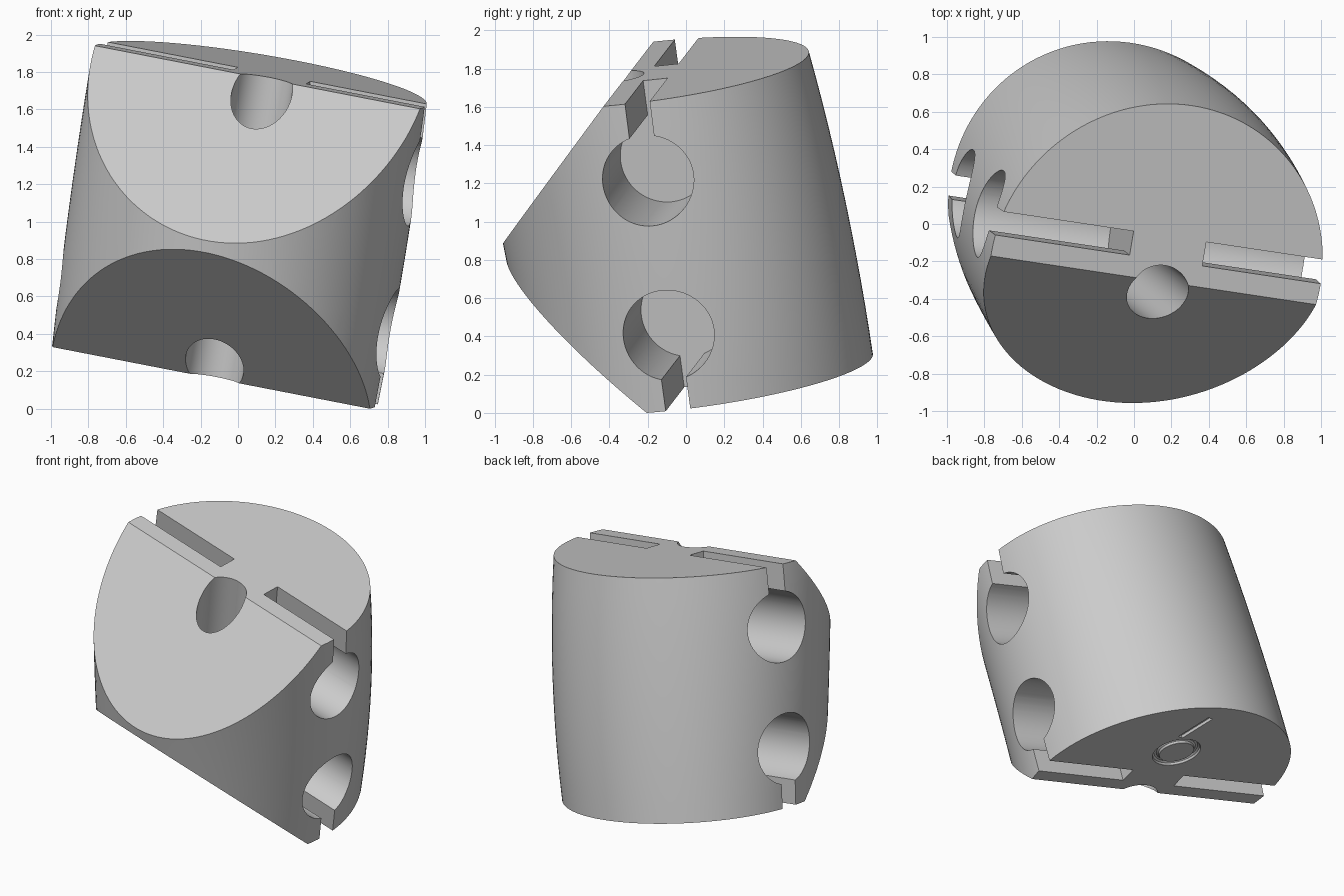
import bpy
import bmesh
import math
from mathutils import Matrix, Vector

if "Cube" in bpy.data.objects:
    bpy.data.objects.remove(bpy.data.objects["Cube"])

BOTTOM, TOP = 0.156, 1.797      # end planes along the block's own axis
MID_X, SLOT_Y = -0.142, 0.085   # centre of the holes, middle of the slots


def make_object(name, bm):
    bmesh.ops.recalc_face_normals(bm, faces=bm.faces)
    mesh = bpy.data.meshes.new(name)
    bm.to_mesh(mesh)
    bm.free()
    obj = bpy.data.objects.new(name, mesh)
    bpy.context.scene.collection.objects.link(obj)
    return obj


def cylinder(name, radius, length, matrix, sides=64):
    bm = bmesh.new()
    bmesh.ops.create_cone(bm, cap_ends=True, segments=sides, radius1=radius,
                          radius2=radius, depth=length, matrix=matrix)
    return make_object(name, bm)


def box(name, centre, size, turn=0.0):
    bm = bmesh.new()
    bmesh.ops.create_cube(bm, size=1, matrix=Matrix.Translation(centre)
                          @ Matrix.Rotation(turn, 4, 'Z')
                          @ Matrix.Diagonal(Vector(size).to_4d()))
    return make_object(name, bm)


def cut(target, cutter):
    cutter.hide_render = True
    mod = target.modifiers.new("cut", 'BOOLEAN')
    mod.operation, mod.solver, mod.object = 'DIFFERENCE', 'EXACT', cutter
    graph = bpy.context.evaluated_depsgraph_get()
    mesh = bpy.data.meshes.new_from_object(target.evaluated_get(graph))
    target.modifiers.clear()
    target.data = mesh
    bpy.data.objects.remove(cutter)


# Leaning, slightly barrelled and uneven round body, lofted from rings
bm = bmesh.new()
rings, sides, steps = [], 128, 12
for i in range(steps + 1):
    t = i / steps
    bulge = 4 * t * (1 - t)
    radius = 0.89 + 0.007 * t + 0.012 * bulge
    skew = -0.02 + 0.042 * t * (2 - t)
    centre_x = -0.168 - 0.02 * t
    centre_y = 0.086 - 0.12 * t + 0.018 * bulge
    z = BOTTOM + (TOP - BOTTOM) * t
    ring = []
    for k in range(sides):
        a = 2 * math.pi * k / sides
        r = radius + skew * math.sin(2 * a)
        ring.append(bm.verts.new((centre_x + r * math.cos(a), centre_y + r * math.sin(a), z)))
    rings.append(ring)
for a, b in zip(rings, rings[1:]):
    for k in range(sides):
        j = (k + 1) % sides
        bm.faces.new((a[k], a[j], b[j], b[k]))
bm.faces.new(rings[0][::-1])
bm.faces.new(rings[-1])

# Two sloping flats on the front, meeting the end planes
for point, normal in (((0, -0.095, TOP), (0, -0.812, 0.765)),
                      ((0, -0.083, BOTTOM), (0, -0.764, -0.777))):
    geom = bm.verts[:] + bm.edges[:] + bm.faces[:]
    bmesh.ops.bisect_plane(bm, geom=geom, plane_co=point, plane_no=normal,
                           clear_outer=True, dist=1e-5)
    edges = [e for e in bm.edges if e.is_boundary]
    bmesh.ops.holes_fill(bm, edges=edges, sides=0)
block = make_object("slotted_block", bm)

# Cord hole through both sloping flats
cut(block, cylinder("cord_hole", 0.16, 3, Matrix.Translation((MID_X, -0.167, 1))))

# Keyhole channels: round bore plus slot, at each side and each end
turn = Matrix.Rotation(math.pi / 2, 4, 'Y')
for side in (1, -1):
    x = MID_X + side * 0.7
    for bore_z, end_z in ((TOP - 0.415, TOP + 0.2), (BOTTOM + 0.4, BOTTOM - 0.2)):
        cut(block, cylinder("bore", 0.24, 1, Matrix.Translation((x, SLOT_Y, bore_z)) @ turn))
        cut(block, box("slot", (x, SLOT_Y, (bore_z + end_z) / 2),
                       (1, 0.13, abs(end_z - bore_z))))

# Engraved ring and slanted index line underneath
bpy.ops.mesh.primitive_torus_add(major_radius=0.14, minor_radius=0.024, major_segments=48,
                                 minor_segments=10, location=(-0.13, 0.41, BOTTOM + 0.002))
cut(block, bpy.context.object)
cut(block, box("index_line", (-0.095, 0.715, BOTTOM), (0.04, 0.27, 0.04), 0.32))

# Tilt into the resting pose
axis = Vector((0.170, -0.131, 0.977)).normalized()
along = Vector((0.970, -0.145, -0.19))
along = (along - axis * along.dot(axis)).normalized()
back = axis.cross(along)
block.data.transform(Matrix((along, back, axis)).transposed().to_4x4())

# Rest it on the ground
lowest = min(v.co.z for v in block.data.vertices)
block.data.transform(Matrix.Translation((0, 0, -lowest)))

# One plain grey material
grey = bpy.data.materials.new("plain_grey")
grey.use_nodes = True
colour = (0.6, 0.6, 0.6, 1)
grey.diffuse_color = colour
grey.node_tree.nodes["Principled BSDF"].inputs["Base Color"].default_value = colour
block.data.materials.clear()
block.data.materials.append(grey)
for face in block.data.polygons:
    face.material_index = 0

bpy.ops.object.select_all(action='DESELECT')
block.select_set(True)
bpy.context.view_layer.objects.active = block
bpy.ops.object.shade_smooth_by_angle(angle=math.radians(30))
